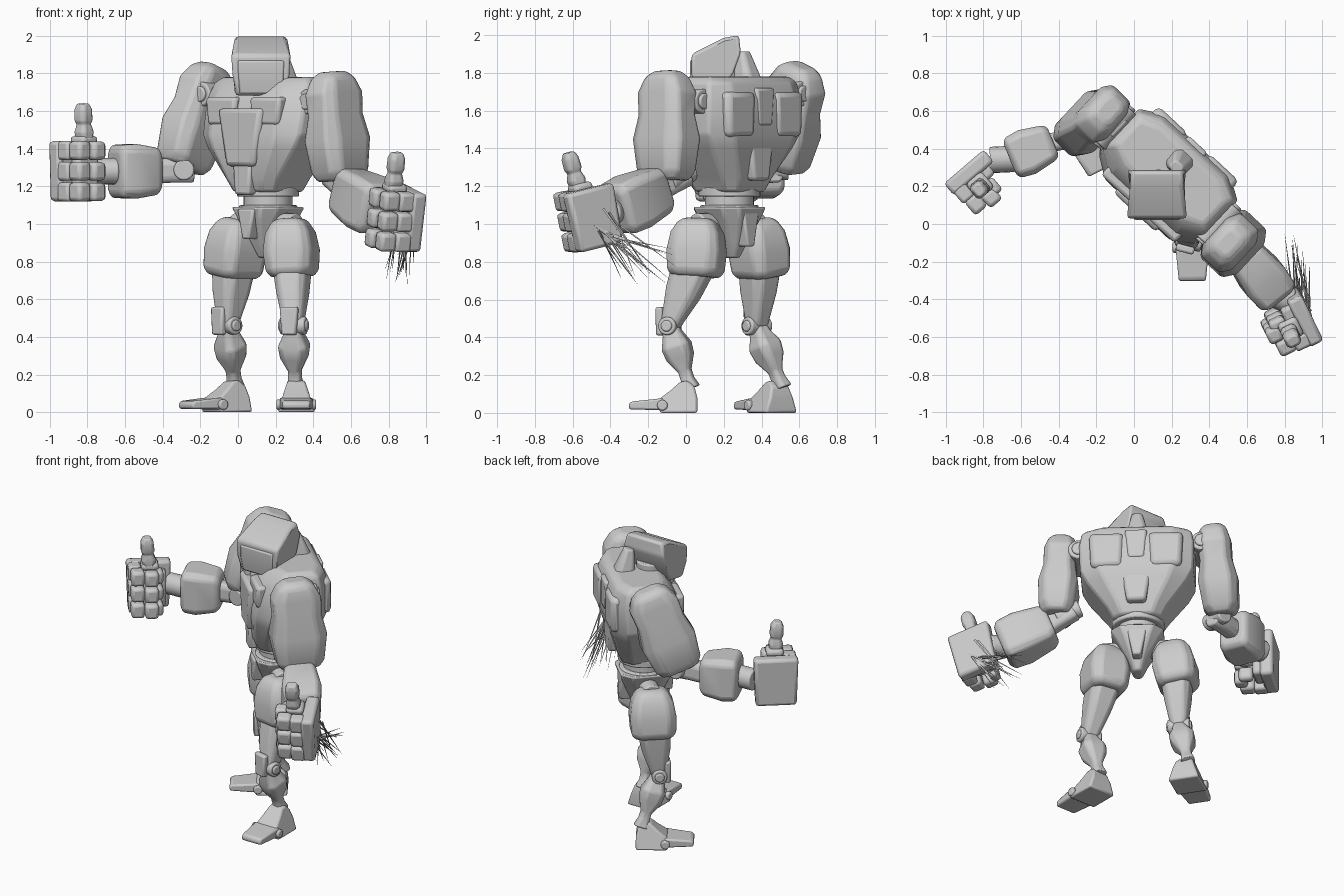
import bpy, bmesh, math, random
from mathutils import Vector, Matrix

if "Cube" in bpy.data.objects:
    bpy.data.objects.remove(bpy.data.objects["Cube"])

random.seed(4)


def finish(name, bm, bevel=0.012):
    bmesh.ops.recalc_face_normals(bm, faces=bm.faces)
    me = bpy.data.meshes.new(name)
    bm.to_mesh(me)
    bm.free()
    ob = bpy.data.objects.new(name, me)
    bpy.context.collection.objects.link(ob)
    if bevel:
        m = ob.modifiers.new("bevel", 'BEVEL')
        m.width, m.segments, m.limit_method = bevel, 2, 'ANGLE'
        m.angle_limit = math.radians(25)
    return ob


def skin(name, rings, bevel):
    bm = bmesh.new()
    vs = [[bm.verts.new(p) for p in r] for r in rings]
    n = len(vs[0])
    for r, s in zip(vs, vs[1:]):
        for i in range(n):
            j = (i + 1) % n
            bm.faces.new((r[i], r[j], s[j], s[i]))
    bm.faces.new(vs[0])
    bm.faces.new(vs[-1])
    return finish(name, bm, bevel)


def limb(name, a, b, rings, side, bevel=0.012, c=0.6):
    """Octagonal loft from a to b; rings are (t, half width, half depth, depth shift)."""
    a, b = Vector(a), Vector(b)
    d = (b - a).normalized()
    s = Vector(side)
    s = (s - d * s.dot(d)).normalized()
    k = d.cross(s)
    octo = [(1, c), (c, 1), (-c, 1), (-1, c), (-1, -c), (-c, -1), (c, -1), (1, -c)]
    out = []
    for t, w, h, *sh in rings:
        o = a.lerp(b, t) + k * (sh[0] if sh else 0)
        out.append([o + s * (x * w) + k * (y * h) for x, y in octo])
    return skin(name, out, bevel)


def prism(name, mat, pts, hw, bevel=0.012):
    """Side profile (y, z) given width; hw(y, z) is the half width at each point."""
    return skin(name, [[mat @ Vector((s * hw(y, z), y, z)) for y, z in pts] for s in (-1, 1)], bevel)


def box(name, mat, c, size, taper=1.0, bevel=0.012):
    bm = bmesh.new()
    bmesh.ops.create_cube(bm, size=1)
    for v in bm.verts:
        f = taper if v.co.z < 0 else 1
        v.co = mat @ (Vector(c) + Vector((v.co.x * size[0] * f, v.co.y * size[1], v.co.z * size[2])))
    return finish(name, bm, bevel)


def cyl(name, p, axis, r, h, n=20, bevel=0.008):
    bm = bmesh.new()
    rot = Vector(axis).to_track_quat('Z', 'Y').to_matrix().to_4x4()
    bmesh.ops.create_cone(bm, cap_ends=True, segments=n, radius1=r, radius2=r, depth=h,
                          matrix=Matrix.Translation(p) @ rot)
    return finish(name, bm, bevel)


def frame(x, y, deg):
    return Matrix.Translation((x, y, 0)) @ Matrix.Rotation(math.radians(deg), 4, 'Z')


def sidevec(deg):
    return Vector((math.cos(math.radians(deg)), math.sin(math.radians(deg)), 0))


# torso, turned toward -x -y
B = frame(0.16, 0.23, -43)
L = sidevec(-43)
back = B.to_3x3() @ Vector((0, 1, 0))
spine = lambda z: B @ Vector((0, 0, z))
limb("torso", spine(1.17), spine(1.78),
     [(0, .15, .16), (.12, .19, .19), (.38, .315, .225, .015), (.5, .355, .235, .025),
      (.8, .36, .215, .045), (.95, .345, .17, .06), (1, .31, .13, .06)], L, 0.015, 0.66)
box("chest_plate", B, (0, -.185, 1.46), (.32, .09, .31), 0.62, 0.025)
for s in (-1, 1):
    box("pectoral_plate", B, (s * .16, -.165, 1.6), (.22, .08, .15), 0.85, 0.02)
    box("back_plate", B, (s * .185, .215, 1.58), (.22, .11, .24), 0.9, 0.03)
box("spine_plate", B, (0, .21, 1.62), (.14, .11, .2), 0.75, 0.015)
box("lower_spine_plate", B, (0, .18, 1.36), (.2, .12, .26), 0.6, 0.02)
box("belly_block", B, (0, -.16, 1.24), (.13, .1, .17), 0.8, 0.015)
limb("neck_fin", (.25, .335, 1.7), (.225, .3, 1.91), [(0, .08, .075), (.4, .06, .06), (1, .035, .03)], L)
cyl("neck", (.13, .2, 1.74), (0, 0, 1), .09, .16)

# waist and pelvis
for z, r, h in ((1.17, .165, .05), (1.125, .13, .08), (1.085, .155, .03)):
    cyl("waist_ring", spine(z), (0, 0, 1), r, h, 32)
limb("pelvis", spine(.82), spine(1.09),
     [(0, .03, .06), (.3, .06, .1), (.75, .13, .15), (1, .17, .17)], L, 0.012)
box("groin_guard", B, (0, -.13, 1.0), (.12, .1, .16), 0.4)
box("tail_guard", B, (0, .11, .98), (.13, .1, .2), 0.4)

# head: hood with inset visor, facing -y
H = Matrix.Translation((.122, 0, 0))
prism("head_hood", H, [(.05, 1.68), (.03, 1.79), (.03, 1.9), (.2, 1.985), (.28, 2.0), (.29, 1.91), (.25, 1.8), (.19, 1.7)],
      lambda y, z: .16 if 1.75 < z < 1.95 else .135, 0.018)
prism("visor", H, [(.022, 1.87), (.022, 1.79), (.04, 1.69), (.08, 1.69), (.08, 1.87)],
      lambda y, z: .125 if z > 1.75 else .115, 0.012)

# shoulders: narrow armour hung outside the axle
pad = [(0, .085, .12), (.08, .11, .15), (.38, .125, .175), (.6, .1, .15), (.8, .105, .155), (.94, .085, .115), (1, .05, .07)]
limb("left_shoulder_pad", (.545, -.105, 1.23), (.5, -.1, 1.81), pad, L, 0.015, 0.62)
limb("right_shoulder_pad", (-.3, .5, 1.3), (-.13, .61, 1.84), pad, L, 0.015, 0.62)
for x, z in ((-.405, 1.69), (.365, 1.65)):
    cyl("shoulder_axle", B @ Vector((x, .03, z)), back, .065, .25, 24)
    cyl("shoulder_cap", B @ Vector((x, .03, z)), back, .042, .28, 24)
    box("shoulder_socket", B, (x * 1.05, .04, z), (.14, .12, .11))

# arms: elbow link, forearm, wrist
UP = (0, 0, 1)
arms = {"left": ((.49, -.0, 1.27), (.56, -.13, 1.19), (.76, -.38, 1.07), (.83, -.41, 1.06)),
        "right": ((-.24, .47, 1.29), (-.43, .44, 1.28), (-.66, .345, 1.28), (-.76, .34, 1.28))}
for n, (e, a, b, w) in arms.items():
    e, a, b, w = map(Vector, (e, a, b, w))
    limb(n + "_elbow_link", e, a.lerp(b, .1), [(0, .07, .05), (.5, .065, .05), (1, .065, .05)], UP)
    limb(n + "_forearm", a, b, [(0, .1, .08), (.1, .125, .1), (.6, .145, .125), (.92, .14, .115), (1, .11, .09)], UP, 0.012, 0.75)
    cyl(n + "_elbow_axle", e.lerp(a, .25), b - a if n == "left" else (0, 1, 0), .055, .16)
    cyl(n + "_wrist", b.lerp(w, .4), w - b, .07, (w - b).length * 1.3)


def hand(n, o, h, sign):
    """Thumbs-up fist: local x toward the knuckles, y into the palm, z to the thumb."""
    h = Vector(h).normalized()
    v = Vector((0, 0, 1)).cross(h).normalized() * sign
    u = h.cross(v) * sign
    M = Matrix((h, v, u)).transposed().to_4x4()
    M.translation = o
    box(n + "_palm", M, (.13, .01, 0), (.28, .085, .32), 0.92, 0.02)
    box(n + "_palm_pad", M, (.1, .07, -.01), (.15, .07, .25), 1, 0.02)
    for z in (-.11, 0, .11):
        box(n + "_knuckle", M, (.222, .075, z), (.08, .09, .1), 1, 0.016)
        box(n + "_finger_middle", M, (.21, .16, z), (.085, .095, .1), 1, 0.02)
        box(n + "_finger_fold", M, (.125, .19, z), (.085, .08, .098), 1, 0.02)
        box(n + "_fingertip", M, (.08, .15, z), (.06, .09, .09), 1, 0.02)
    box(n + "_thumb_base", M, (.13, .1, .165), (.11, .11, .05), 1, 0.02)
    limb(n + "_thumb", M @ Vector((.135, .11, .16)), M @ Vector((.15, .115, .36)),
         [(0, .035, .04), (.25, .045, .045), (.45, .032, .034), (.55, .042, .042), (.85, .04, .042), (1, .025, .03)], h, 0.006)


hand("right_hand", (-.785, .365, 1.28), (-.76, -.65, .0), 1)
hand("left_hand", (.85, -.37, 1.06), (.43, -.88, -.22), -1)

# stray thin bristles trailing from the left hand
bm = bmesh.new()
for i in range(22):
    a = Vector((random.uniform(.84, .94), random.uniform(-.52, -.38), random.uniform(.93, 1.1)))
    b = Vector((a.x + random.uniform(-.1, .02), random.uniform(-.36, -.05), random.uniform(.68, .88)))
    q = (b - a).to_track_quat('Z', 'Y').to_matrix().to_4x4()
    bmesh.ops.create_cone(bm, cap_ends=True, segments=3, radius1=.008, radius2=.0005,
                          depth=(b - a).length, matrix=Matrix.Translation((a + b) / 2) @ q)
finish("left_hand_bristles", bm, 0)

# legs: (armor bottom, armor top, knee, ankle, thigh angle, foot origin, foot angle)
legs = {"left": ((.29, .05, .72), (.275, .065, 1.03), (.295, -.085, .46), (.305, .025, .13), -15, (.31, 0), 0),
        "right": ((-.03, .4, .72), (.005, .37, 1.03), (-.055, .375, .46), (-.015, .51, .13), -50, (-.025, .475), -57)}
for n, (lo, hi, kn, an, ang, fo, fang) in legs.items():
    S = sidevec(ang)
    lo, hi, kn, an = map(Vector, (lo, hi, kn, an))
    limb(n + "_thigh_armor", lo, hi, [(0, .1, .115), (.1, .125, .14), (.45, .135, .145), (.75, .12, .13), (.93, .09, .1), (1, .055, .07)], S, 0.015, 0.66)
    limb(n + "_thigh", kn, lo.lerp(hi, .3), [(0, .05, .05), (.15, .06, .06), (.5, .08, .09), (1, .1, .11)], S)
    cyl(n + "_hip_axle", hi.lerp(spine(.95), .4), L, .06, .22)
    cyl(n + "_knee_axle", kn, S, .048, .14)
    cyl(n + "_knee_hub", kn, S, .03, .16)
    K = frame(kn.x, kn.y, ang)
    box(n + "_kneecap", K, (-.01, -.052, kn.z + .025), (.1, .04, .15), 0.8)
    limb(n + "_shin", an, kn, [(0, .045, .05), (.15, .035, .035), (.28, .035, .035), (.5, .07, .07), (.68, .08, .075), (.88, .05, .05), (1, .04, .045)], S)
    F = frame(*fo, fang)
    prism(n + "_foot", F, [(.06, 0), (.06, .08), (.045, .14), (.01, .17), (-.03, .165), (-.08, .12), (-.14, .075), (-.14, 0)],
          lambda y, z: .1 - .32 * z)
    prism(n + "_toe", F, [(-.12, .015), (-.12, .078), (-.29, .06), (-.305, .045), (-.3, .018)],
          lambda y, z: .09 + .1 * (y + .12))
    cyl(n + "_toe_axle", F @ Vector((0, -.125, .04)), F.to_3x3() @ Vector((1, 0, 0)), .028, .21)

# smooth shading with sharp creases
for ob in bpy.data.objects:
    ob.select_set(True)
    bpy.context.view_layer.objects.active = ob
bpy.ops.object.shade_smooth_by_angle(angle=math.radians(30))
